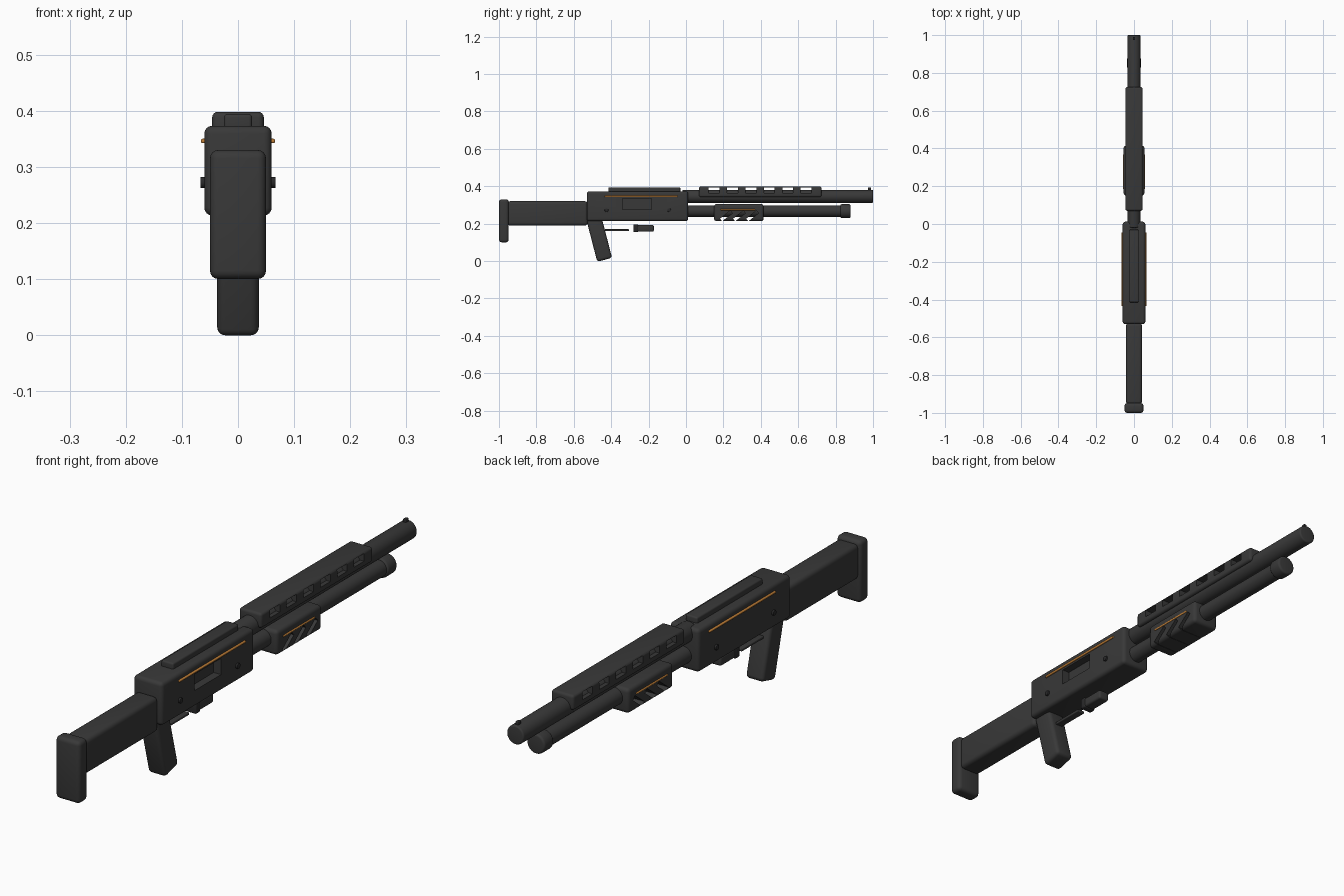
import bpy
import math
from mathutils import Matrix

if "Cube" in bpy.data.objects:
    bpy.data.objects.remove(bpy.data.objects["Cube"])


def mat(name, rgb):
    m = bpy.data.materials.new(name)
    m.diffuse_color = (*rgb, 1)
    m.use_nodes = True
    m.node_tree.nodes["Principled BSDF"].inputs["Base Color"].default_value = m.diffuse_color
    return m


DARK = mat("dark_gunmetal", (0.04, 0.04, 0.04))
BLACK = mat("black_steel", (0.022, 0.022, 0.023))
ORANGE = mat("orange_accent", (0.55, 0.22, 0.04))


def use(ob):
    bpy.ops.object.select_all(action='DESELECT')
    ob.select_set(True)
    bpy.context.view_layer.objects.active = ob


def finish(ob, name, m, bevel=0.0, seg=4):
    ob.name = ob.data.name = name
    ob.data.materials.clear()
    ob.data.materials.append(m)
    use(ob)
    bpy.ops.object.transform_apply(location=True, rotation=True, scale=True)
    if bevel:
        b = ob.modifiers.new("bevel", 'BEVEL')
        b.width, b.segments, b.limit_method = bevel, seg, 'ANGLE'
        bpy.ops.object.modifier_apply(modifier=b.name)
    bpy.ops.object.shade_smooth_by_angle(angle=math.radians(35))
    return ob


def box(name, x, y, z, m=DARK, bevel=0.0, tilt=0.0):
    """Box from (min, max) ranges, tilted about the x axis."""
    bpy.ops.mesh.primitive_cube_add(size=1)
    ob = bpy.context.object
    ob.data.transform(Matrix.Diagonal((x[1] - x[0], y[1] - y[0], z[1] - z[0], 1)))
    ob.location = [(a[0] + a[1]) / 2 for a in (x, y, z)]
    ob.rotation_euler.x = math.radians(tilt)
    return finish(ob, name, m, bevel)


def tube(name, r, y, z, m=DARK, bevel=0.0):
    """Cylinder along y."""
    bpy.ops.mesh.primitive_cylinder_add(vertices=48, radius=r, depth=y[1] - y[0],
                                        location=(0, (y[0] + y[1]) / 2, z),
                                        rotation=(math.pi / 2, 0, 0))
    return finish(bpy.context.object, name, m, bevel)


def cut(ob, cutters):
    for c in cutters:
        use(ob)
        b = ob.modifiers.new("cut", 'BOOLEAN')
        b.operation, b.object, b.solver = 'DIFFERENCE', c, 'EXACT'
        bpy.ops.object.modifier_apply(modifier=b.name)
        bpy.data.objects.remove(c)
    use(ob)
    bpy.ops.object.shade_smooth_by_angle(angle=math.radians(35))


# stock and butt pad
box("butt_pad", (-0.05, 0.05), (-1.0, -0.948), (0.1, 0.33), DARK, 0.015)
box("stock", (-0.043, 0.043), (-0.955, -0.525), (0.19, 0.32), DARK, 0.016)

# receiver with ejection port on the right side
receiver = box("receiver", (-0.06, 0.06), (-0.53, 0.012), (0.213, 0.373), DARK, 0.014)
cut(receiver, [box("port_cutter", (0.03, 0.1), (-0.34, -0.185), (0.275, 0.335))])
box("receiver_rail", (-0.025, 0.025), (-0.415, -0.03), (0.36, 0.394), DARK, 0.006)

# orange strips and pins on both sides
for side, s in (("left", -1), ("right", 1)):
    def xr(a, b):
        return tuple(sorted((s * a, s * b)))
    box("receiver_strip_" + side, xr(0.056, 0.066), (-0.435, -0.045), (0.342, 0.35), ORANGE, 0.003)
    box("forend_strip_" + side, xr(0.05, 0.058), (0.185, 0.37), (0.271, 0.278), ORANGE, 0.003)
    for i, y in enumerate((-0.435, -0.1)):
        bpy.ops.mesh.primitive_cylinder_add(vertices=24, radius=0.01, depth=0.014,
                                            location=(s * 0.06, y + 0.01, 0.272),
                                            rotation=(0, math.pi / 2, 0))
        finish(bpy.context.object, f"receiver_pin_{side}_{i}", BLACK, 0.002, 2)

# grip, trigger and guard block
box("grip", (-0.037, 0.037), (-0.505, -0.423), (0.003, 0.235), DARK, 0.014, 14.5)
box("trigger_bar", (-0.015, 0.015), (-0.435, -0.305), (0.16, 0.17), DARK, 0.003)
box("guard_block", (-0.022, 0.022), (-0.28, -0.172), (0.157, 0.193), DARK, 0.008)
box("guard_block_collar", (-0.025, 0.025), (-0.281, -0.255), (0.154, 0.196), BLACK, 0.006)

# barrel, sight and magazine tube
tube("barrel", 0.035, (-0.02, 1.0), 0.346, DARK, 0.006)
box("front_sight", (-0.006, 0.006), (0.973, 0.99), (0.37, 0.393), BLACK, 0.003)
tube("magazine_tube", 0.031, (-0.02, 0.84), 0.267)
tube("magazine_cap", 0.037, (0.825, 0.88), 0.267, DARK, 0.008)

# heat shield with slanted vents
shield = box("heat_shield", (-0.046, 0.046), (0.07, 0.725), (0.342, 0.398), DARK, 0.01)
cut(shield, [box("vent_cutter", (-0.1, 0.1), (y - 0.029, y + 0.029), (0.364, 0.392), tilt=0)
             for y in (0.15 + 0.0985 * i for i in range(6))])

# sliding forend with diagonal grooves
forend = box("forend", (-0.055, 0.055), (0.15, 0.415), (0.213, 0.305), DARK, 0.014)
cut(forend, [box("groove_cutter", (-0.1, 0.1), (y - 0.035, y + 0.035), (0.232, 0.25), tilt=38)
             for y in (0.215, 0.285, 0.355)])
